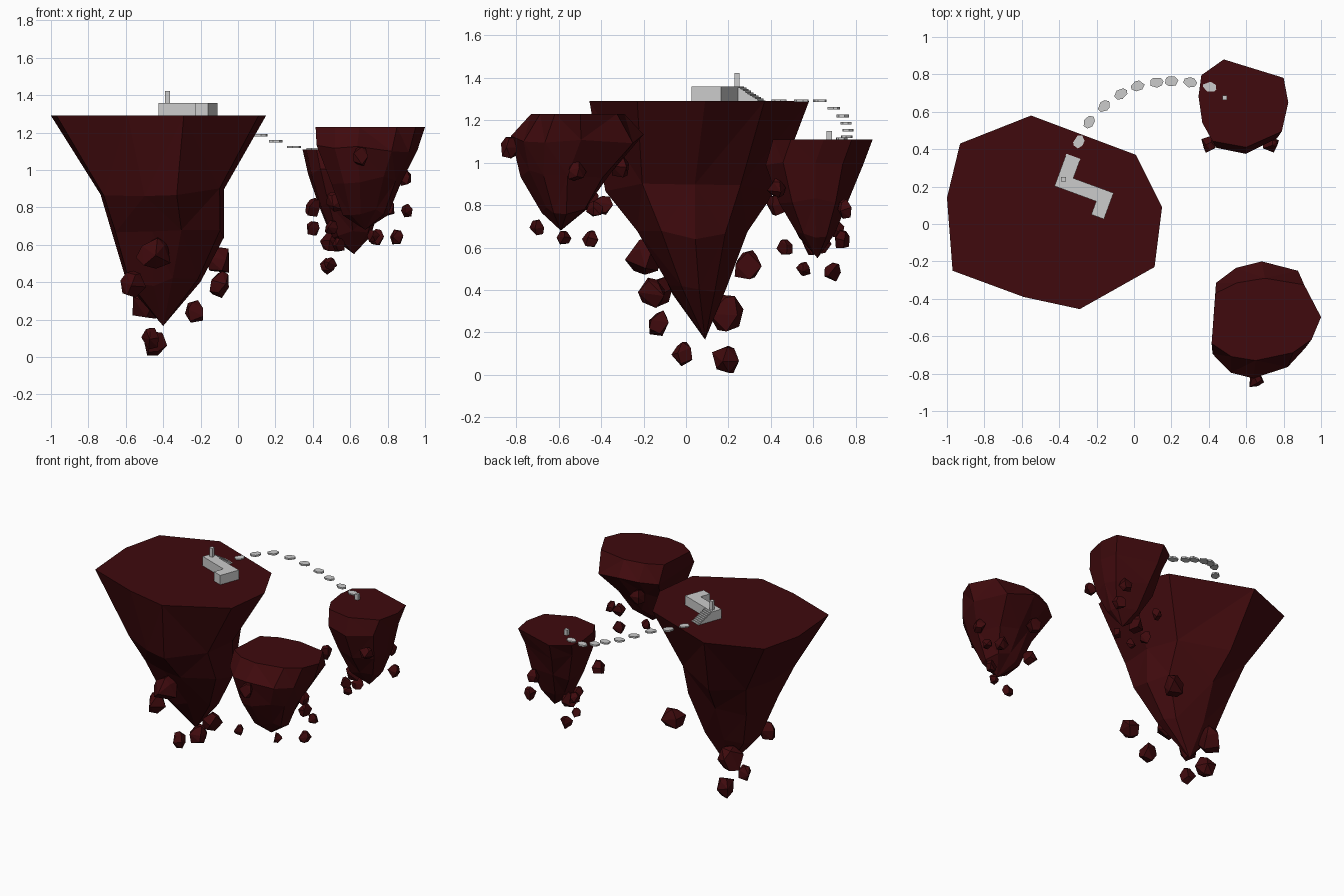
import bpy, bmesh, math, random
from mathutils import Vector, Matrix

if "Cube" in bpy.data.objects:
    bpy.data.objects.remove(bpy.data.objects["Cube"])

random.seed(4)
red = bpy.data.materials.new("dark_red_rock")
red.diffuse_color = (0.05, 0.003, 0.004, 1)
red.use_nodes = True
red.node_tree.nodes["Principled BSDF"].inputs["Base Color"].default_value = red.diffuse_color


def finish(name, bm, mat=None):
    bmesh.ops.recalc_face_normals(bm, faces=bm.faces)
    me = bpy.data.meshes.new(name)
    bm.to_mesh(me)
    bm.free()
    ob = bpy.data.objects.new(name, me)
    bpy.context.collection.objects.link(ob)
    if mat:
        me.materials.append(mat)
    return ob


def island(name, outline, levels, tip):
    """Loft an outline fitted to (z, x0, x1, y0, y1) boxes, down to a tip."""
    xs, ys = [p[0] for p in outline], [p[1] for p in outline]
    ax, bx, ay, by = min(xs), max(xs), min(ys), max(ys)
    bm = bmesh.new()
    rings = []
    for k, (z, x0, x1, y0, y1) in enumerate(levels):
        j = 0.025 if k > 0 else 0
        rings.append([bm.verts.new((x0 + (x - ax) / (bx - ax) * (x1 - x0),
                                    y0 + (y - ay) / (by - ay) * (y1 - y0),
                                    z + random.uniform(-j, j))) for x, y in outline])
    n = len(outline)
    bm.faces.new(rings[0])
    for a, b in zip(rings, rings[1:]):
        for i in range(n):
            bm.faces.new((a[i], a[(i + 1) % n], b[(i + 1) % n], b[i]))
    t = bm.verts.new(tip)
    for i in range(n):
        bm.faces.new((rings[-1][i], rings[-1][(i + 1) % n], t))
    bmesh.ops.triangulate(bm, faces=[f for f in bm.faces if len(f.verts) == 4])
    finish(name, bm, red)


def rock(name, x, y, z, r):
    """Angular chunk: convex hull of a jittered tapered block."""
    bm = bmesh.new()
    rot = Matrix.Rotation(random.uniform(0, 6.28), 3, 'Z') @ Matrix.Rotation(random.uniform(-.6, .6), 3, 'X')
    for k, (h, s) in enumerate(((-.8, .75), (.1, 1.1), (.9, .5))):
        for i in range(4):
            a = math.tau * (i + 0.2 * k) / 4 + random.uniform(-.35, .35)
            q = s * random.uniform(.75, 1.1)
            v = rot @ Vector((q * math.cos(a), q * math.sin(a), h + random.uniform(-.15, .15)))
            bm.verts.new(Vector((x, y, z)) + v * r)
    bmesh.ops.convex_hull(bm, input=bm.verts)
    bmesh.ops.delete(bm, geom=[v for v in bm.verts if not v.link_faces], context='VERTS')
    low = min(v.co.z for v in bm.verts)
    if low < 0:
        bmesh.ops.translate(bm, verts=bm.verts, vec=(0, 0, -low))
    finish(name, bm, red)


def prism(name, pts, z0, z1):
    """Upright block with the given plan."""
    bm = bmesh.new()
    lo, hi = ([bm.verts.new((x, y, z)) for x, y in pts] for z in (z0, z1))
    bm.faces.new(lo)
    bm.faces.new(hi)
    for i in range(len(pts)):
        bm.faces.new((lo[i - 1], lo[i], hi[i], hi[i - 1]))
    return finish(name, bm)


# Floating islands
island("main_island",
       [(-.55, .58), (-.93, .43), (-1, .14), (-.97, -.25), (-.59, -.39),
        (-.29, -.455), (.11, -.23), (.15, .09), (.01, .37)],
       [(1.29, -1, .15, -.455, .58), (.88, -.735, -.075, -.38, .42),
        (.66, -.67, -.075, -.23, .29), (.4, -.59, -.2, -.08, .19)],
       (-.4, .09, .166))
island("back_island",
       [(.48, .88), (.36, .79), (.345, .67), (.365, .52), (.42, .415),
        (.6, .38), (.79, .47), (.825, .635), (.8, .775)],
       [(1.11, .345, .825, .41, .88), (1.0, .375, .795, .375, .835),
        (.82, .43, .765, .44, .775), (.66, .5, .71, .52, .7)],
       (.62, .62, .55))
island("front_island",
       [(.7, -.195), (.55, -.23), (.435, -.31), (.415, -.69), (.52, -.79),
        (.65, -.82), (.85, -.76), (.95, -.66), (1, -.49), (.91, -.245)],
       [(1.23, .415, 1, -.73, -.29), (1.11, .42, .96, -.825, -.2),
        (.95, .5, .875, -.78, -.36), (.78, .56, .8, -.68, -.46)],
       (.68, -.59, .68))

# Loose rocks around each island: x, y, z, radius
groups = {
    "main": [(-.45, -.19, .55, .085), (-.1, .29, .51, .075), (-.57, -.13, .39, .07),
             (-.1, -.16, .39, .065), (-.49, .2, .29, .085), (-.23, -.13, .24, .06),
             (-.46, -.01, .1, .055), (-.45, .19, .072, .065)],
    "back": [(.4, .43, .8, .05), (.73, .43, .88, .045), (.4, .71, .69, .042),
             (.48, .69, .49, .043), (.49, .555, .5, .035), (.54, .47, .6, .04),
             (.74, .74, .64, .045), (.7, .75, .78, .045), (.5, .62, .62, .06)],
    "front": [(.65, -.83, 1.07, .05), (.89, -.52, .96, .045), (.9, -.43, .78, .04),
              (.81, -.39, .8, .045), (.5, -.7, .69, .04), (.72, -.575, .645, .035),
              (.85, -.45, .64, .042), (.52, -.45, .83, .05), (.62, -.59, .8, .055),
              (.6, -.31, .98, .05)],
}
for g, rocks in groups.items():
    for i, r in enumerate(rocks):
        rock(f"{g}_rock_{i}", *r)

# Building, laid out in its own rotated axes
U, V, O = Vector((.939, -.345)), Vector((.345, .939)), Vector((-.425, .203))


def uv(*pts):
    return [O + U * a + V * b for a, b in pts]


prism("building", uv((0, 0), (.237, 0), (.237, -.075), (.309, -.075), (.309, .074), (0, .074)), 1.285, 1.358)

# Stair flight dropping to the island top
N = 9
for i in range(N):
    a, b = .074 + .11 * i / N, .074 + .11 * (i + 1) / N
    prism(f"stair_{i}", uv((0, a), (.08, a), (.08, b), (0, b)), 1.285, 1.358 - .068 * (i + .5) / N)


# Pillars
def pillar(name, x, y, z0, z1, r=.0125):
    prism(name, [(x - r, y - r), (x + r, y - r), (x + r, y + r), (x - r, y + r)], z0, z1)


pillar("building_pillar", -.377, .24, 1.35, 1.422)
pillar("back_island_pillar", .485, .675, 1.1, 1.15)

# Arc of stepping stones between the islands
path = [(-.295, .44, 1.291), (-.24, .545, 1.292), (-.16, .63, 1.291), (-.07, .695, 1.257),
        (.02, .738, 1.22), (.12, .757, 1.186), (.2, .763, 1.153), (.3, .757, 1.122), (.405, .733, 1.112)]
for i, (x, y, z) in enumerate(path):
    p, q = path[max(i - 1, 0)], path[min(i + 1, len(path) - 1)]
    d = math.atan2(q[1] - p[1], q[0] - p[0])
    pts = []
    for k in range(7):
        a = math.tau * k / 7 + random.uniform(-.25, .25)
        lx, ly = .038 * math.cos(a), .028 * math.sin(a)
        pts.append((x + lx * math.cos(d) - ly * math.sin(d), y + lx * math.sin(d) + ly * math.cos(d)))
    prism(f"stepping_stone_{i}", pts, z - .006, z + .006)
